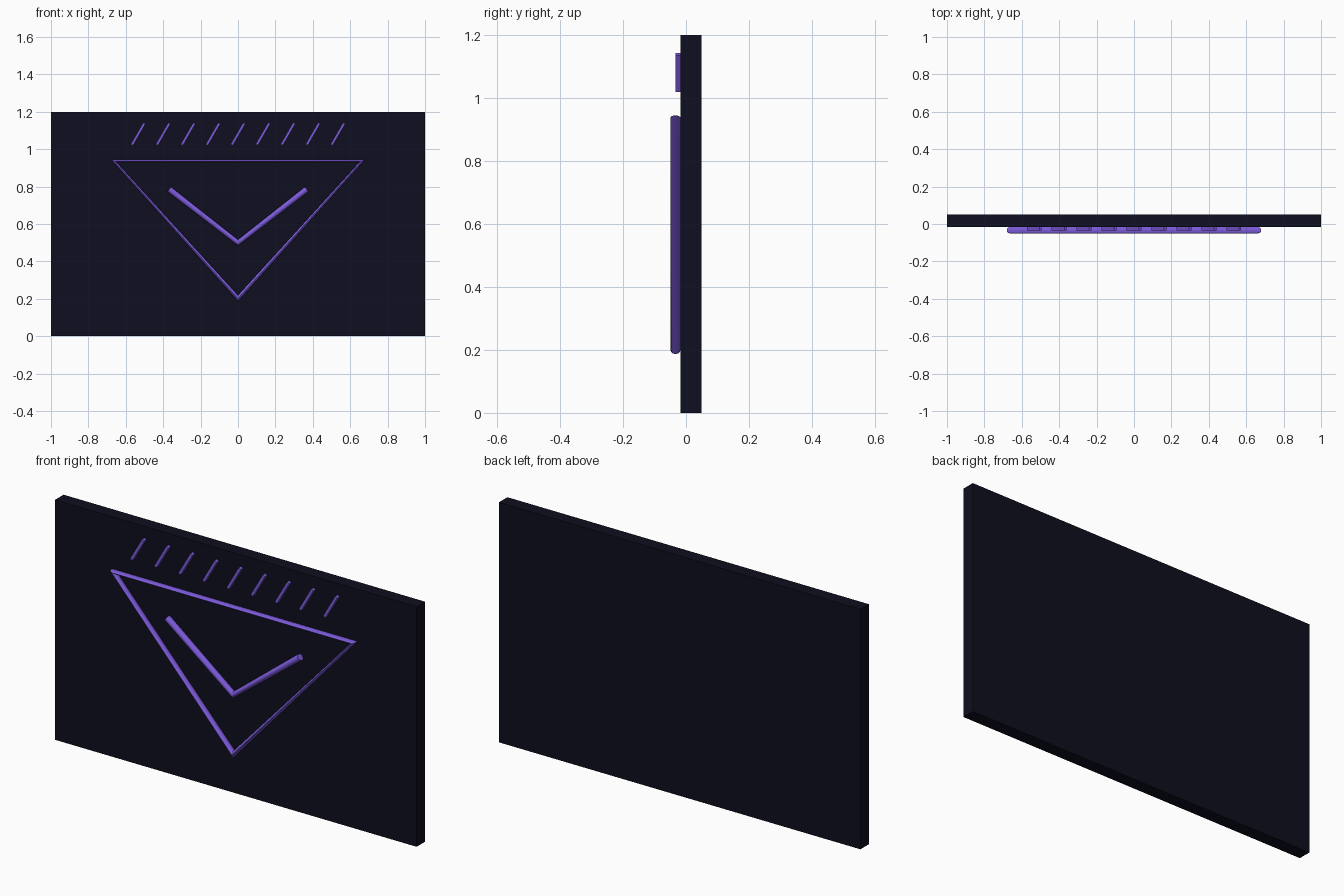
import bpy, math

if "Cube" in bpy.data.objects:
    bpy.data.objects.remove(bpy.data.objects["Cube"])

def material(name, rgb):
    m = bpy.data.materials.new(name)
    m.diffuse_color = (*rgb, 1)
    m.use_nodes = True
    m.node_tree.nodes["Principled BSDF"].inputs["Base Color"].default_value = m.diffuse_color
    return m

navy = material("dark navy", (0.0045, 0.0045, 0.014))
purple = material("violet", (0.205, 0.105, 0.72))

def box(name, centre, size, mat, tilt=0):
    bpy.ops.mesh.primitive_cube_add(size=1, location=centre)
    ob = bpy.context.object
    ob.name = name
    ob.scale = size
    ob.rotation_euler = (0, tilt, 0)
    ob.data.materials.append(mat)
    return ob

def tube(name, points, radius, y, closed):
    cu = bpy.data.curves.new(name, 'CURVE')
    cu.dimensions = '3D'
    cu.bevel_depth = radius
    cu.bevel_resolution = 4
    cu.use_fill_caps = True
    sp = cu.splines.new('POLY')
    sp.points.add(len(points) - 1)
    for p, (x, z) in zip(sp.points, points):
        p.co = (x, y, z, 1)
    sp.use_cyclic_u = closed
    ob = bpy.data.objects.new(name, cu)
    bpy.context.collection.objects.link(ob)
    cu.materials.append(purple)
    bpy.ops.object.select_all(action='DESELECT')
    ob.select_set(True)
    bpy.context.view_layer.objects.active = ob
    bpy.ops.object.convert(target='MESH')
    ob = bpy.context.object
    ob.name = name
    bpy.ops.object.shade_smooth_by_angle(angle=math.radians(40))
    return ob

# backing panel
box("panel", (0, 0.0165, 0.6), (2, 0.067, 1.2), navy)

# raised tube outlines on the front
tube("triangle_outline", [(-0.665, 0.938), (0.665, 0.938), (0, 0.203)], 0.0165, -0.0335, True)
tube("chevron", [(-0.368, 0.786), (0, 0.5), (0.368, 0.786)], 0.0165, -0.0335, False)

# row of nine slanted bars along the top
for i in range(-4, 5):
    box(f"slanted_bar_{i + 5}", (i * 0.1335, -0.0175, 1.081),
        (0.0135, 0.033, 0.134), purple, math.radians(30))
